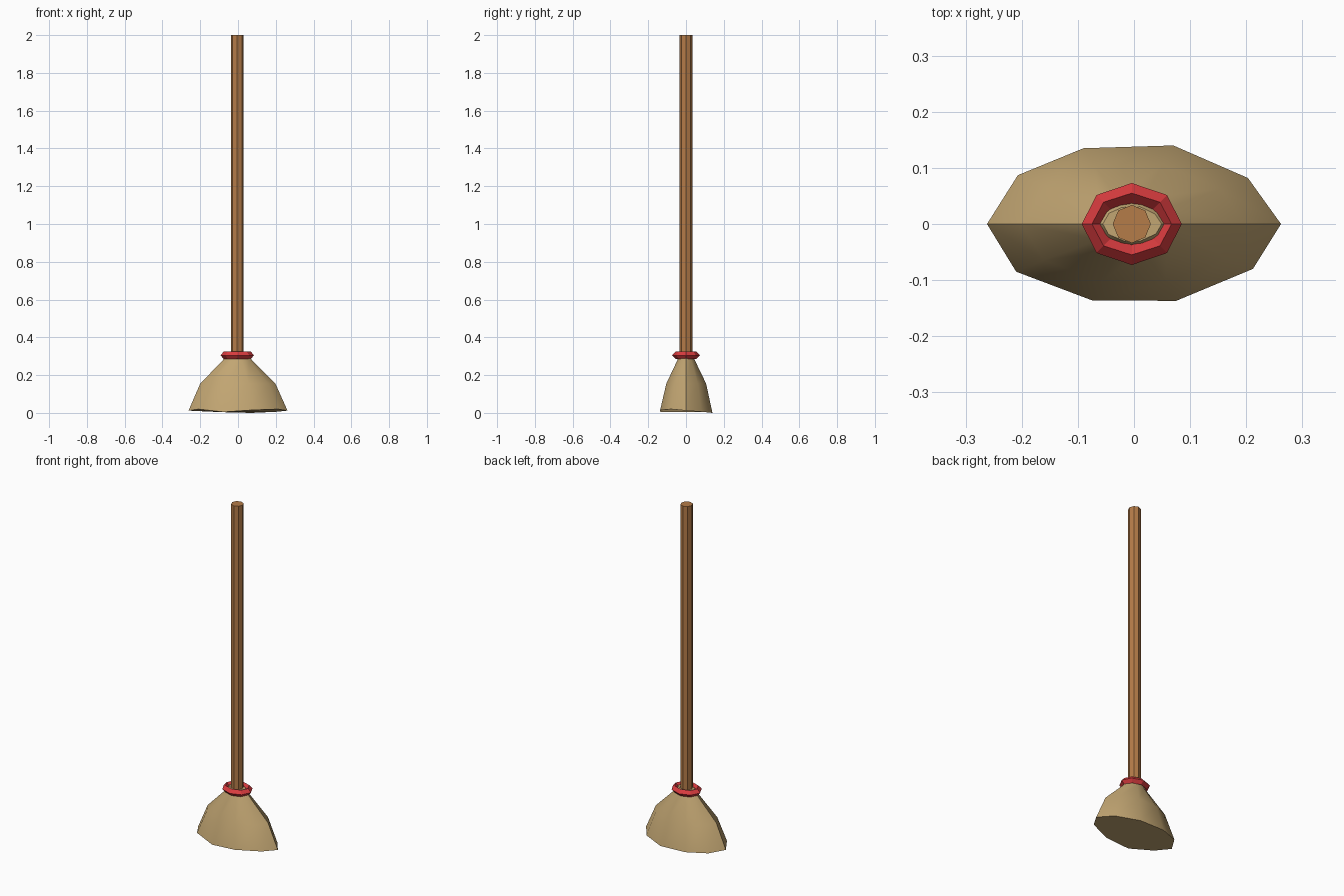
import bpy
import bmesh
from math import cos, sin, tau, radians

default_cube = bpy.data.objects.get("Cube")
if default_cube:
    bpy.data.objects.remove(default_cube, do_unlink=True)

AXIS_X = -0.004  # centre line of handle and band


def material(name, rgb):
    mat = bpy.data.materials.new(name)
    mat.use_nodes = True
    mat.diffuse_color = (*rgb, 1)
    mat.node_tree.nodes["Principled BSDF"].inputs["Base Color"].default_value = (*rgb, 1)
    return mat


def loft(name, rings, mat, closed=False):
    """Skin equal-length rings; either cap the ends or join last to first."""
    bm = bmesh.new()
    loops = [[bm.verts.new(p) for p in ring] for ring in rings]
    pairs = list(zip(loops, loops[1:]))
    if closed:
        pairs.append((loops[-1], loops[0]))
    else:
        bm.faces.new(loops[0])
        bm.faces.new(loops[-1])
    for a, b in pairs:
        for i in range(len(a)):
            j = (i + 1) % len(a)
            bm.faces.new((a[i], a[j], b[j], b[i]))
    bmesh.ops.recalc_face_normals(bm, faces=bm.faces)
    mesh = bpy.data.meshes.new(name)
    bm.to_mesh(mesh)
    bm.free()
    mesh.materials.append(mat)
    obj = bpy.data.objects.new(name, mesh)
    bpy.context.collection.objects.link(obj)
    return obj


def octagon(rx, ry, z):
    return [(AXIS_X + rx * cos(tau * i / 8), ry * sin(tau * i / 8), z) for i in range(8)]


wood = material("wood brown", (0.46, 0.20, 0.065))
straw = material("straw tan", (0.54, 0.38, 0.17))
red = material("band red", (0.70, 0.045, 0.05))

# Octagonal handle, sunk into the straw
loft("handle", [octagon(0.034, 0.034, z) for z in (0.22, 2.0)], wood)

# Oval band with a diamond cross-section
loft("band", [octagon(0.071 + dx, 0.055 + dx, 0.305 + dz)
              for dx, dz in ((0.018, 0), (0, 0.02), (-0.018, 0), (0, -0.02))],
     red, closed=True)

# Straw head: uneven ten-sided outline (x, y, hem height), shrunk towards the neck
outline = [(0.262, 0, 0.012), (0.203, 0.082, 0.006), (0.07, 0.14, 0),
           (-0.09, 0.135, 0.004), (-0.207, 0.087, 0.01), (-0.262, 0, 0.012),
           (-0.21, -0.085, 0.02), (-0.075, -0.136, 0.005),
           (0.075, -0.137, 0.015), (0.212, -0.08, 0.02)]
levels = [(0, 1, 1, 1), (0.155, 0.76, 0.76, 0), (0.28, 0.29, 0.33, 0),
          (0.3, 0.25, 0.28, 0), (0.315, 0.2, 0.22, 0)]
head = loft("straw_head",
            [[(x * sx + AXIS_X * (1 - sx), y * sy, z + hem * h) for x, y, hem in outline]
             for z, sx, sy, h in levels], straw)

# Soft shading on the straw with sharp side seams and hem
bpy.ops.object.select_all(action="DESELECT")
head.select_set(True)
bpy.context.view_layer.objects.active = head
bpy.ops.object.shade_smooth_by_angle(angle=radians(40))
